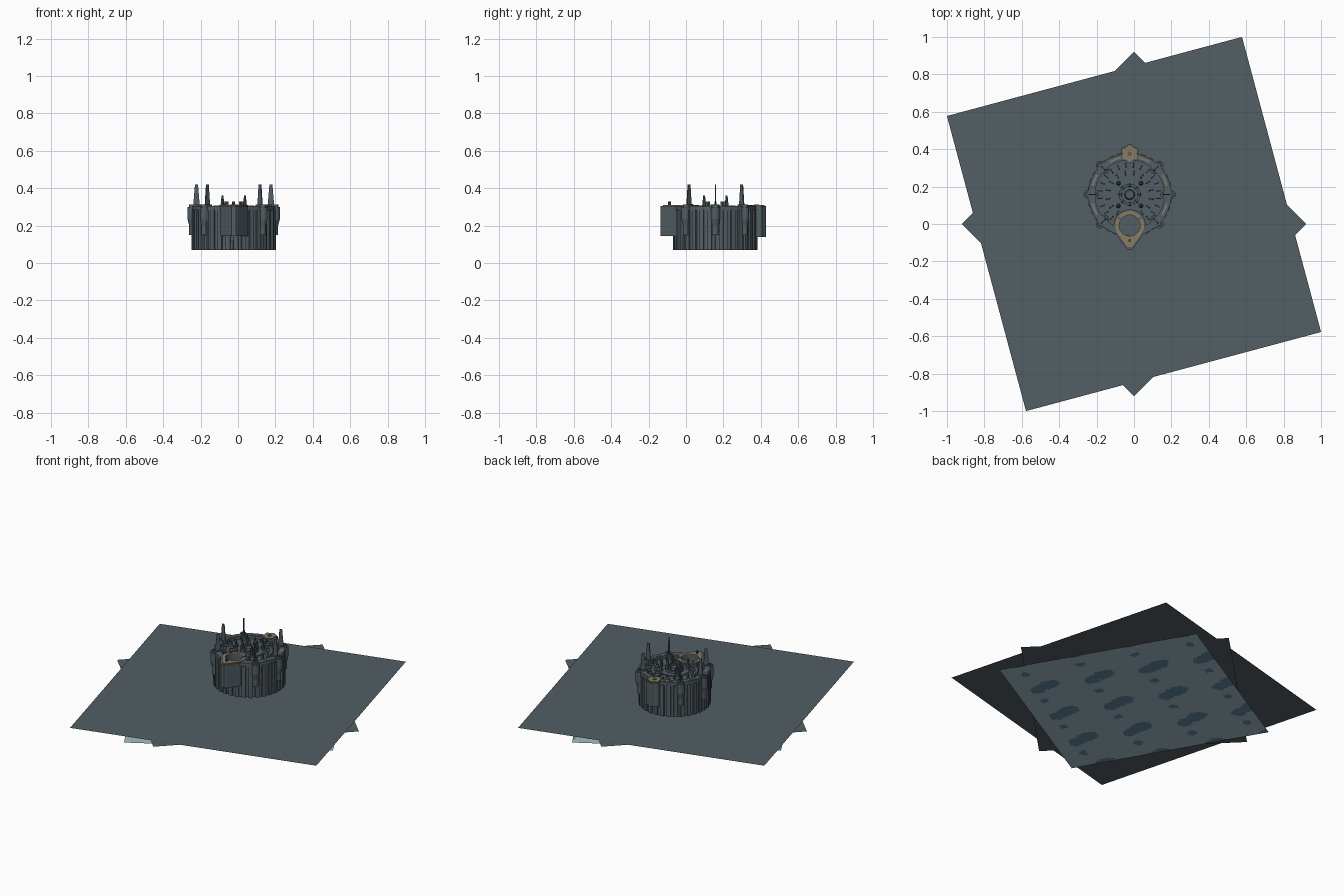
import bpy, bmesh, math
from math import sin, cos, radians, pi
from mathutils import Vector, Matrix

if "Cube" in bpy.data.objects:
    bpy.data.objects.remove(bpy.data.objects["Cube"])

def material(name, rgb):
    m = bpy.data.materials.new(name)
    m.diffuse_color = (*rgb, 1)
    m.use_nodes = True
    m.node_tree.nodes["Principled BSDF"].inputs["Base Color"].default_value = m.diffuse_color
    return m

GREY = material("slate_grey", (0.085, 0.112, 0.128))
TAN = material("tan_metal", (0.25, 0.20, 0.125))
PALE = material("pale_blue", (0.36, 0.52, 0.58))
BLUE = material("mid_blue", (0.125, 0.25, 0.37))
CX, CY = -0.023, 0.157            # tower axis

def finish(name, bm, *mats):
    bmesh.ops.recalc_face_normals(bm, faces=bm.faces)
    me = bpy.data.meshes.new(name)
    bm.to_mesh(me)
    bm.free()
    ob = bpy.data.objects.new(name, me)
    bpy.context.collection.objects.link(ob)
    for m in mats:
        me.materials.append(m)
    return ob

def circle(r, n, cx=0, cy=0, a0=0):
    return [(cx + r * cos(a0 + 2 * pi * i / n), cy + r * sin(a0 + 2 * pi * i / n)) for i in range(n)]

def scaled(pts, k, cx, cy):
    return [(cx + (x - cx) * k, cy + (y - cy) * k) for x, y in pts]

def prism(name, pts, z0, z1, mat, inner=None, top=None):
    """Vertical prism, with an optional hole or a different top outline."""
    bm = bmesh.new()
    n = len(pts)
    loop = lambda p, z: [bm.verts.new((x, y, z)) for x, y in p]
    a, b = loop(pts, z0), loop(top or pts, z1)
    rings = [(a, b)]
    if inner:
        c, d = loop(inner, z0), loop(inner, z1)
        rings += [(b, d), (d, c), (c, a)]
    else:
        bm.faces.new(a)
        bm.faces.new(b)
    for p, q in rings:
        for i in range(n):
            j = (i + 1) % n
            bm.faces.new((p[i], p[j], q[j], q[i]))
    return finish(name, bm, mat)

def fin(name, deg, base, tip, z0, z1, thick):
    """Upright tapered blade lying in a radial plane of the tower."""
    bm = bmesh.new()
    prof = [(base[0], z0), (base[1], z0), (tip[1], z1), (tip[0], z1)]
    s = [[bm.verts.new((r, t, z)) for r, z in prof] for t in (-thick / 2, thick / 2)]
    bm.faces.new(s[0])
    bm.faces.new(s[1])
    for i in range(4):
        j = (i + 1) % 4
        bm.faces.new((s[0][i], s[0][j], s[1][j], s[1][i]))
    bm.transform(Matrix.Translation((CX, CY, 0)) @ Matrix.Rotation(radians(deg), 4, 'Z'))
    return finish(name, bm, GREY)

def radial(pts, deg):
    a = radians(deg)
    return [(CX + x * cos(a) - y * sin(a), CY + x * sin(a) + y * cos(a)) for x, y in pts]

def sheet(name, radius, deg, z):
    bm = bmesh.new()
    bm.faces.new([bm.verts.new((x, y, z)) for x, y in circle(radius, 4, 0, 0, radians(deg))])
    return finish(name, bm, GREY)

# Stacked thin ground sheets
sheet("upper_sheet", 1.155, 60, 0.052)
sheet("middle_sheet", 0.92, 90, 0.046)

# Lowest sheet: fine grid with repeating blue patches
bm = bmesh.new()
N = 84
p0, U, V = Vector((0.893, -0.242, 0)), Vector((-0.651, 1.135, 0)), Vector((-1.135, -0.651, 0))
grid = [[bm.verts.new(p0 + U * i / N + V * j / N) for j in range(N + 1)] for i in range(N + 1)]
wrap = lambda t, p: (t + p / 2) % p - p / 2
for i in range(N):
    for j in range(N):
        f = bm.faces.new((grid[i][j], grid[i + 1][j], grid[i + 1][j + 1], grid[i][j + 1]))
        u = wrap((i + .5) / N - 0.15, 0.276)
        v = wrap((j + .5) / N - 0.225, 0.264)
        v2 = v + 0.15 * u
        blob = (((u - 0.022) / 0.058) ** 2 + ((v2 + 0.006) / 0.04) ** 2 < 1
                or ((u + 0.04) / 0.042) ** 2 + ((v2 - 0.012) / 0.036) ** 2 < 1)
        dot = (wrap(u + 0.046, 0.276) / 0.021) ** 2 + (wrap(v - 0.126, 0.264) / 0.022) ** 2 < 1
        f.material_index = int(blob or dot)
finish("patched_sheet", bm, PALE, BLUE)

# Tower drum with ribbed wall, and raised rim
gear = []
for i in range(32):
    for da, r in ((0, 0.226), (6, 0.226), (6.6, 0.217), (10.6, 0.217)):
        a = radians(i * 11.25 + da)
        gear.append((CX + r * cos(a), CY + r * sin(a)))
drum = prism("drum", gear, 0.07, 0.285, GREY)
rim = prism("rim", circle(0.222, 64, CX, CY), 0.28, 0.306, GREY, circle(0.185, 64, CX, CY))

# Front teardrop housing with tan top and open shaft
HX, HY = CX, -0.008
tear = [(HX + 0.086 * cos(radians(a)), HY + 0.086 * sin(radians(a))) for a in range(-35, 216, 10)]
tear += [(HX - 0.022, HY - 0.118), (HX - 0.012, HY - 0.127), (HX + 0.012, HY - 0.127), (HX + 0.022, HY - 0.118)]
housing = prism("front_housing", tear, 0.145, 0.304, GREY)
plate = prism("front_housing_plate", scaled(tear, 0.9, HX, HY), 0.302, 0.310, TAN)
cutter = prism("shaft_cutter", circle(0.056, 32, HX, HY), 0.12, 0.5, GREY)
cutter.hide_render = True
cutter.hide_viewport = True
for ob in (drum, rim, housing, plate):
    m = ob.modifiers.new("shaft", 'BOOLEAN')
    m.operation, m.object, m.solver = 'DIFFERENCE', cutter, 'EXACT'
for a in (35, 145, 270):
    r = 0.08 if a == 270 else 0.067
    x, y = HX + r * cos(radians(a)), HY + r * sin(radians(a))
    prism("housing_bolt", circle(0.008, 10, x, y), 0.305, 0.328 if a == 270 else 0.315, GREY)

# Back lobed housing
BX, BY = CX, 0.376
lobe = []
for i in range(48):
    a = 2 * pi * i / 48
    r = 0.047 + 0.005 * cos(6 * a + pi)
    lobe.append((BX + r * cos(a), BY + r * sin(a)))
prism("back_housing", lobe, 0.14, 0.304, GREY)
prism("back_housing_plate", scaled(lobe, 0.86, BX, BY), 0.303, 0.310, TAN)
prism("back_housing_cap", circle(0.013, 12, BX, BY), 0.309, 0.314, GREY)

# Six rim clamps, each with a tall blade
def stadium(r0, r1, w):
    h = w / 2
    out = [(r1 - h + h * cos(radians(a)), h * sin(radians(a))) for a in range(-90, 91, 30)]
    return out + [(r0 + h - h * cos(radians(a)), -h * sin(radians(a))) for a in range(-90, 91, 30)]

for deg in (0, 45, 135, 180, 225, 315):
    low, wide = radial(stadium(0.165, 0.238, 0.036), deg), radial(stadium(0.164, 0.247, 0.048), deg)
    mid, slot = radial(stadium(0.172, 0.239, 0.034), deg), radial(stadium(0.180, 0.231, 0.018), deg)
    prism("clamp_leg", low, 0.15, 0.23, GREY)
    prism("clamp_shoulder", low, 0.20, 0.235, GREY, top=wide)
    prism("clamp_body", wide, 0.235, 0.300, GREY)
    prism("clamp_collar", mid, 0.29, 0.312, GREY, slot)
    fin("tall_blade", deg, (0.180, 0.218), (0.191, 0.207), 0.29, 0.42, 0.006)

# Tan arcs on the rim, between the clamps
for k in range(8):
    mid = 22.5 + 45 * k
    if k in (5, 6):
        continue
    angs = [radians(mid - 9 + 3 * i) for i in range(7)]
    arc = [(CX + 0.208 * cos(a), CY + 0.208 * sin(a)) for a in angs]
    arc += [(CX + 0.199 * cos(a), CY + 0.199 * sin(a)) for a in reversed(angs)]
    prism("rim_arc", arc, 0.304, 0.308, TAN)

# Deck details: radial fins, inner ring and short spires
for i in range(24):
    deg = i * 15 + 7.5
    if abs(deg - 270) > 30:
        fin("deck_fin", deg, (0.145, 0.170), (0.148, 0.168), 0.28, 0.303, 0.006)
for i in range(16):
    deg = i * 22.5 + 11.25
    if abs(deg - 270) > 30:
        fin("inner_fin", deg, (0.105, 0.130), (0.108, 0.126), 0.28, 0.306, 0.007)
prism("inner_step", circle(0.092, 32, CX, CY), 0.28, 0.291, GREY)
prism("inner_ring", circle(0.058, 32, CX, CY), 0.285, 0.306, GREY, circle(0.044, 32, CX, CY))
prism("centre_cap", circle(0.030, 16, CX, CY), 0.285, 0.312, GREY, top=circle(0.022, 16, CX, CY))
for i in range(8):
    fin("ring_block", i * 45, (0.042, 0.060), (0.045, 0.056), 0.30, 0.328, 0.010)
for deg in (45, 135, 225, 315):
    foot = radial(circle(0.013, 8, 0.085), deg)
    tip = radial(circle(0.005, 8, 0.085), deg)
    prism("short_spire", foot, 0.28, 0.36, GREY, top=tip)
